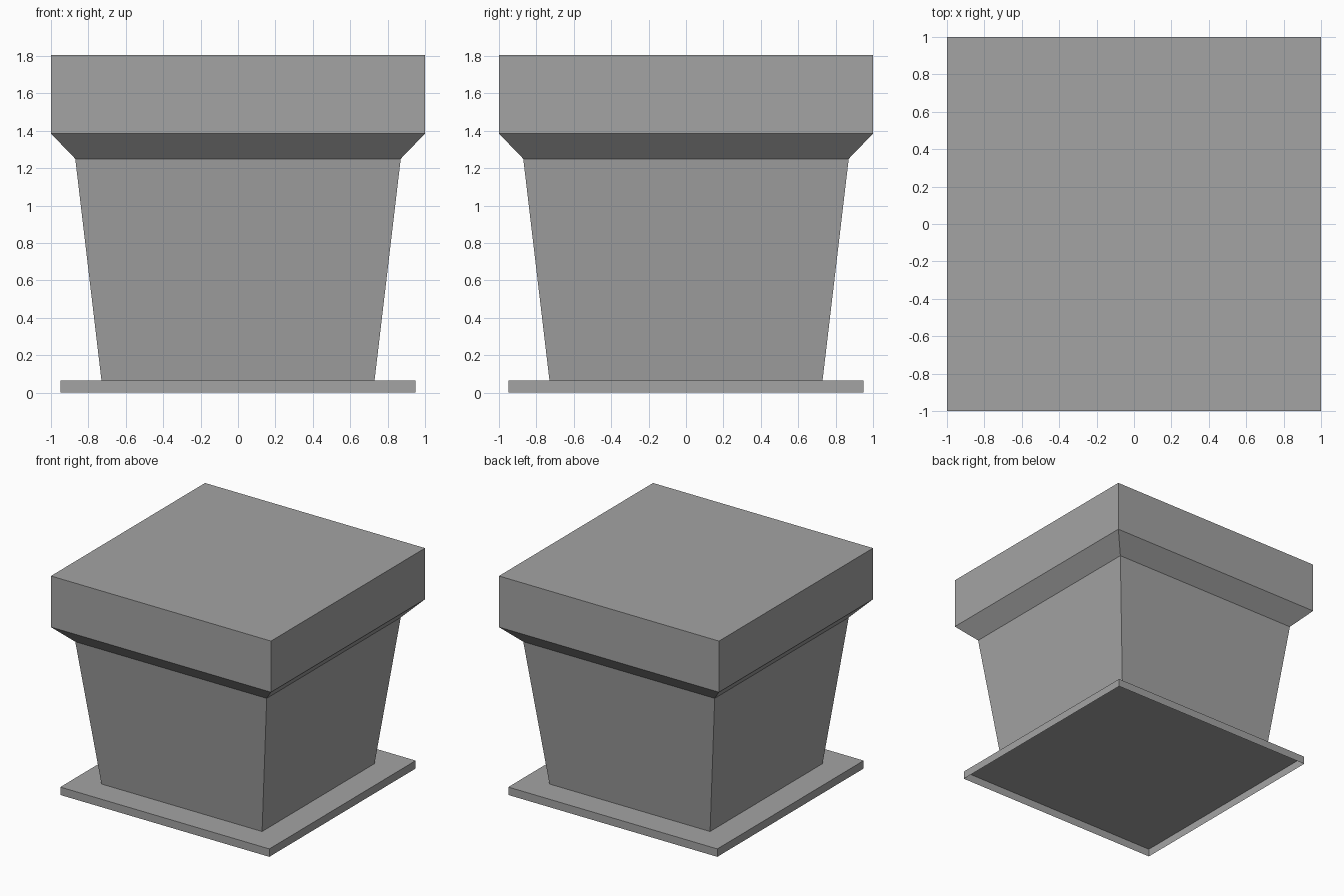
import bpy
import bmesh

cube = bpy.data.objects.get("Cube")
if cube:
    bpy.data.objects.remove(cube, do_unlink=True)

grey = bpy.data.materials.new("plain_grey")
colour = (0.37, 0.37, 0.37, 1.0)
grey.use_nodes = True
grey.diffuse_color = colour
grey.node_tree.nodes["Principled BSDF"].inputs["Base Color"].default_value = colour


def square_loft(name, profile):
    """Stack square rings given as (half width, z); close the top, leave the underside open."""
    bm = bmesh.new()
    rings = [[bm.verts.new((sx * half, sy * half, z))
              for sx, sy in ((-1, -1), (1, -1), (1, 1), (-1, 1))]
             for half, z in profile]
    for low, high in zip(rings, rings[1:]):
        for i in range(4):
            j = (i + 1) % 4
            bm.faces.new((low[i], low[j], high[j], high[i]))
    bm.faces.new(rings[-1])
    mesh = bpy.data.meshes.new(name)
    bm.to_mesh(mesh)
    bm.free()
    mesh.materials.append(grey)
    obj = bpy.data.objects.new(name, mesh)
    bpy.context.collection.objects.link(obj)
    return obj


BASE_TOP = 0.065

# Thin base plate, hollow underneath
square_loft("base_plate", [(0.95, 0), (0.95, BASE_TOP)])

# Tapered body flaring out into a thick flat cap
square_loft("tapered_body_and_cap", [(0.73, BASE_TOP), (0.87, 1.25),
                                     (1.0, 1.385), (1.0, 1.805)])
